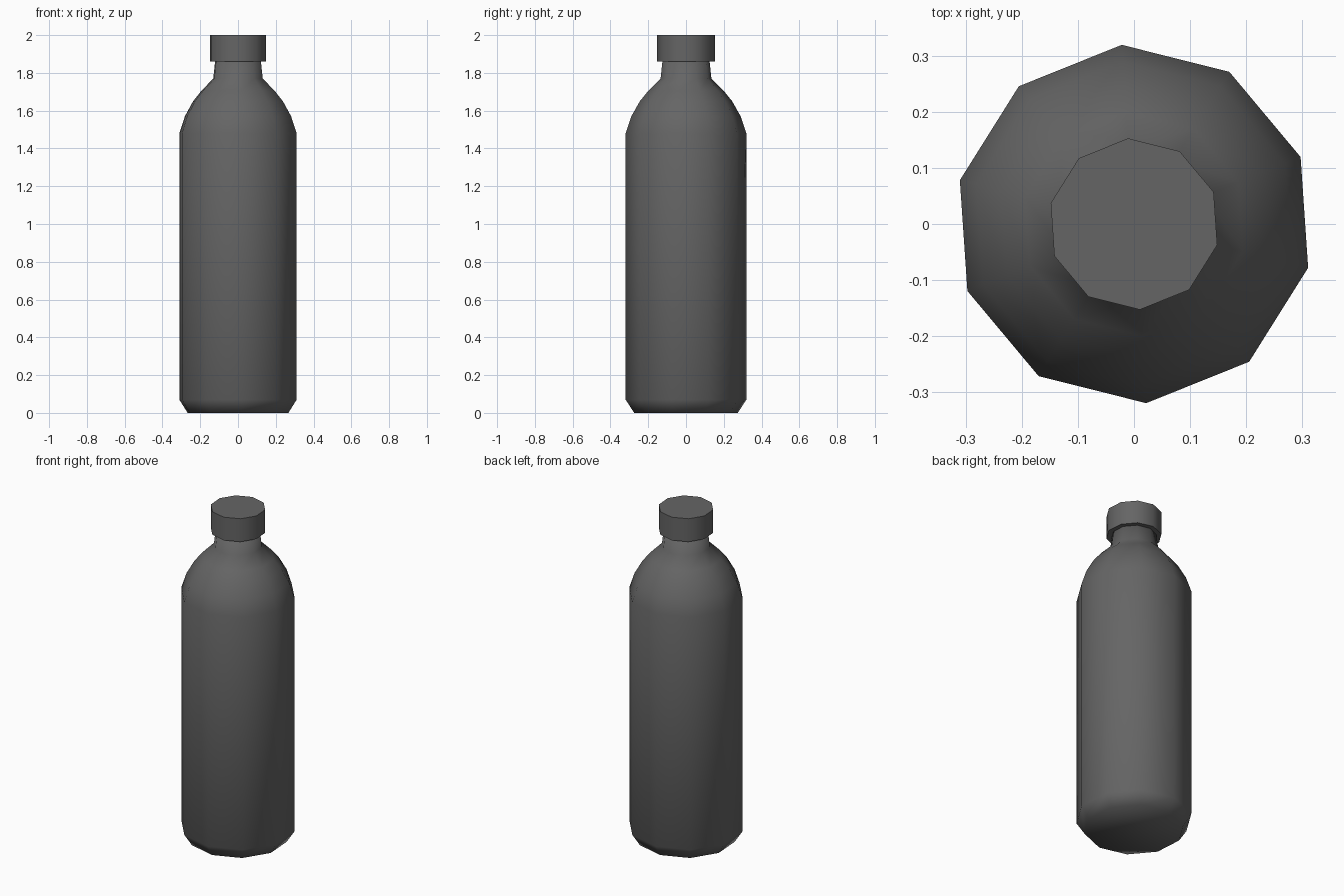
import bpy
from math import cos, sin, radians

cube = bpy.data.objects.get("Cube")
if cube:
    bpy.data.objects.remove(cube, do_unlink=True)

SIDES = 10
TURN = radians(21.9)

grey = bpy.data.materials.new("dark_grey")
grey.use_nodes = True
colour = (0.13, 0.13, 0.13, 1)
grey.diffuse_color = colour
grey.node_tree.nodes["Principled BSDF"].inputs["Base Color"].default_value = colour


def lathe(name, profile):
    """Turn (radius, height) points into a closed ten-sided solid."""
    verts = []
    for r, z in profile:
        for i in range(SIDES):
            a = TURN + radians(360 / SIDES) * i
            verts.append((r * cos(a), r * sin(a), z))
    faces = [tuple(reversed(range(SIDES)))]
    for ring in range(len(profile) - 1):
        lo, hi = ring * SIDES, (ring + 1) * SIDES
        for i in range(SIDES):
            j = (i + 1) % SIDES
            faces.append((lo + i, lo + j, hi + j, hi + i))
    top = (len(profile) - 1) * SIDES
    faces.append(tuple(range(top, top + SIDES)))
    mesh = bpy.data.meshes.new(name)
    mesh.from_pydata(verts, [], faces)
    mesh.materials.append(grey)
    obj = bpy.data.objects.new(name, mesh)
    bpy.context.collection.objects.link(obj)
    bpy.ops.object.select_all(action="DESELECT")
    obj.select_set(True)
    bpy.context.view_layer.objects.active = obj
    return obj


# Bottle body with chamfered base, domed shoulder and neck
lathe("bottle_body", [
    (0.275, 0.0), (0.32, 0.07), (0.32, 1.48), (0.29, 1.57),
    (0.245, 1.65), (0.20, 1.705), (0.135, 1.77), (0.124, 1.87),
])
bpy.ops.object.shade_smooth()

# Screw cap with crisp rims
lathe("cap", [(0.153, 1.86), (0.153, 2.0)])
bpy.ops.object.shade_smooth_by_angle(angle=radians(40))
